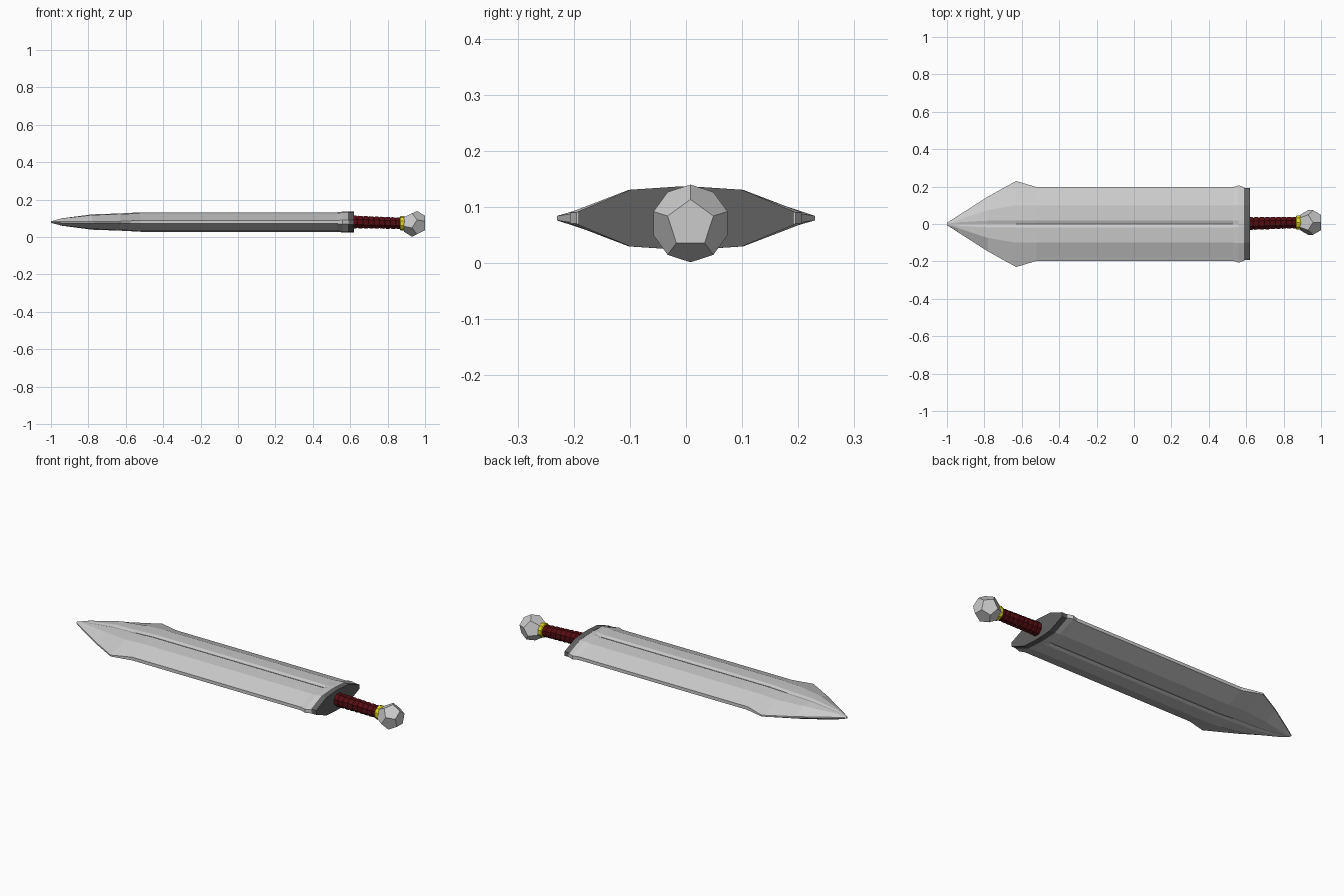
import bpy, bmesh, math
from mathutils import Vector

if "Cube" in bpy.data.objects:
    bpy.data.objects.remove(bpy.data.objects["Cube"])

ZC = 0.08  # height of the blade's mid-plane


def material(name, rgb):
    m = bpy.data.materials.new(name)
    m.diffuse_color = (*rgb, 1)
    m.use_nodes = True
    m.node_tree.nodes["Principled BSDF"].inputs["Base Color"].default_value = m.diffuse_color
    return m


def finish(name, bm, mat=None):
    bmesh.ops.recalc_face_normals(bm, faces=bm.faces[:])
    me = bpy.data.meshes.new(name)
    bm.to_mesh(me)
    bm.free()
    ob = bpy.data.objects.new(name, me)
    bpy.context.collection.objects.link(ob)
    if mat:
        me.materials.append(mat)
    return ob


def loft(name, rings, mat=None):
    """Skin a list of equal-length point rings and cap both ends."""
    bm = bmesh.new()
    vs = [[bm.verts.new(p) for p in r] for r in rings]
    n = len(vs[0])
    for a, b in zip(vs, vs[1:]):
        for i in range(n):
            j = (i + 1) % n
            bm.faces.new((a[i], a[j], b[j], b[i]))
    bm.faces.new(vs[0])
    bm.faces.new(vs[-1])
    return finish(name, bm, mat)


def section(x, w, mid, h, e, groove):
    """Blade cross-section: half width, shoulder, half height, edge, fuller depth."""
    g = min(0.018, w * 0.2)
    q = [(w, e), (mid, h * 0.9), (g, h), (0, h - groove)]
    top = q + [(-y, z) for y, z in q[-2::-1]]
    pts = top + [(y, -z) for y, z in reversed(top)]
    return [(x, y, ZC + z) for y, z in pts]


def tube(name, stations, sides, mat):
    """Round part along x from (x, centre y, centre z, radius)."""
    loft(name, [[(x, y + r * math.cos(2 * math.pi * (i + .5) / sides),
                  z + r * math.sin(2 * math.pi * (i + .5) / sides))
                 for i in range(sides)] for x, y, z, r in stations], mat)


dark = material("dark_steel", (0.12, 0.12, 0.12))
leather = material("leather", (0.09, 0.004, 0.006))
gold = material("gold", (0.75, 0.68, 0.01))

# Blade with leaf-shaped tip and shallow fuller
loft("blade", [section(*s) for s in [
    (-1.0, 0.006, 0.003, 0.004, 0.002, 0.0),
    (-0.94, 0.045, 0.022, 0.020, 0.004, 0.002),
    (-0.78, 0.147, 0.075, 0.041, 0.004, 0.005),
    (-0.63, 0.23, 0.10, 0.046, 0.004, 0.006),
    (-0.52, 0.197, 0.10, 0.052, 0.009, 0.007),
    (0.55, 0.197, 0.10, 0.052, 0.009, 0.007)]])

# Collar at the base of the blade
loft("collar", [section(*s) for s in [
    (0.53, 0.197, 0.10, 0.052, 0.009, 0.007),
    (0.56, 0.207, 0.102, 0.056, 0.010, 0.0),
    (0.592, 0.195, 0.10, 0.055, 0.010, 0.0)]])

# Dark guard plate
loft("guard", [section(x, 0.192, 0.10, 0.056, 0.012, 0.0) for x in (0.588, 0.62)], dark)

# Wrapped grip, slightly tilted, with alternating ridges
wraps = []
N = 9
for k in range(N):
    for f, dr in ((0.0, -0.003), (0.2, 0.001), (0.8, 0.001)):
        t = (k + f) / N
        wraps.append((0.61 + 0.265 * t, 0.002 + 0.006 * t,
                      0.081 - 0.008 * t, 0.036 - 0.004 * t + dr))
tube("grip", wraps, 8, leather)

# Gold ring
tube("ring", [(0.866, 0.008, 0.073, 0.034), (0.870, 0.008, 0.073, 0.039),
              (0.886, 0.008, 0.073, 0.039), (0.895, 0.008, 0.073, 0.034)], 10, gold)

# Dodecahedron pommel
R = 0.0705
c = Vector((1 - 0.795 * R, 0.008, 0.0705))
bm = bmesh.new()
for sx, rad, flip in ((0.795, 0.607, 1), (0.188, 0.982, 1),
                      (-0.188, 0.982, -1), (-0.795, 0.607, -1)):
    for i in range(5):
        a = flip * math.pi / 2 + 2 * math.pi * i / 5
        bm.verts.new(c + R * Vector((sx, rad * math.cos(a), rad * math.sin(a))))
bmesh.ops.convex_hull(bm, input=bm.verts[:])
bmesh.ops.dissolve_limit(bm, angle_limit=math.radians(5), verts=bm.verts[:], edges=bm.edges[:])
finish("pommel", bm)
